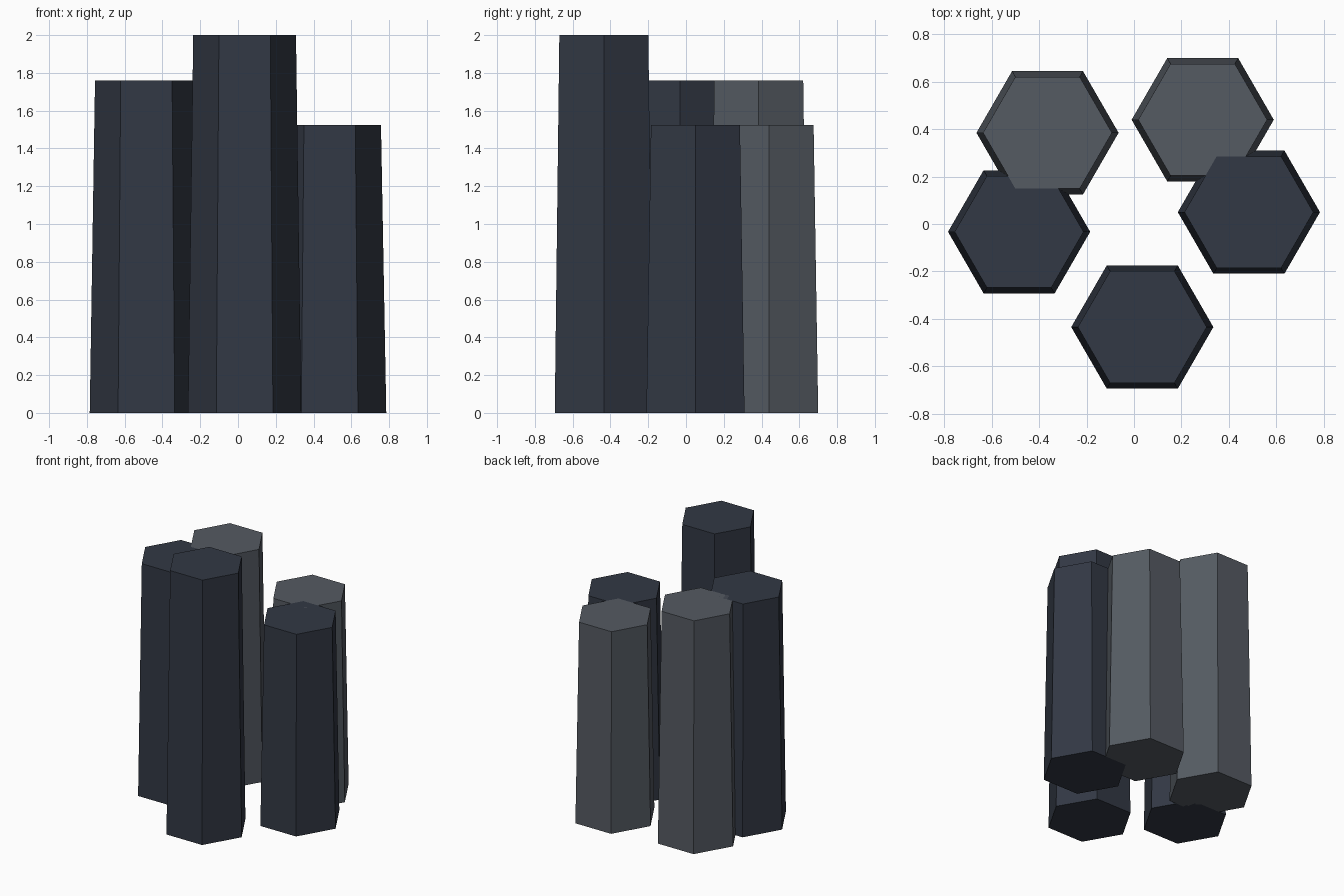
import bpy
import bmesh
from math import cos, sin, pi

if "Cube" in bpy.data.objects:
    bpy.data.objects.remove(bpy.data.objects["Cube"])

SIDES = 6
R_BOTTOM, R_TOP = 0.30, 0.272


def material(name, rgb):
    m = bpy.data.materials.new(name)
    m.diffuse_color = (*rgb, 1.0)
    m.use_nodes = True
    m.node_tree.nodes["Principled BSDF"].inputs["Base Color"].default_value = m.diffuse_color
    return m


dark = material("dark_basalt", (0.032, 0.040, 0.058))
grey = material("grey_basalt", (0.090, 0.103, 0.122))


def column(name, x, y, height, mat):
    """Tapered hexagonal prism with corners pointing along x."""
    bm = bmesh.new()

    def ring(r, z):
        return [bm.verts.new((r * cos(2 * pi * i / SIDES), r * sin(2 * pi * i / SIDES), z))
                for i in range(SIDES)]

    low, high = ring(R_BOTTOM, 0), ring(R_TOP, height)
    bm.faces.new(low[::-1])
    bm.faces.new(high)
    for i in range(SIDES):
        j = (i + 1) % SIDES
        bm.faces.new((low[i], low[j], high[j], high[i]))
    mesh = bpy.data.meshes.new(name)
    bm.to_mesh(mesh)
    bm.free()
    mesh.materials.append(mat)
    obj = bpy.data.objects.new(name, mesh)
    obj.location = (x, y, 0)
    bpy.context.collection.objects.link(obj)


# Ring of stone columns
column("front_column", 0.035, -0.435, 2.00, dark)
column("right_column", 0.485, 0.05, 1.523, dark)
column("back_right_column", 0.29, 0.44, 1.523, grey)
column("back_left_column", -0.365, 0.385, 1.76, grey)
column("left_column", -0.485, -0.033, 1.76, dark)
